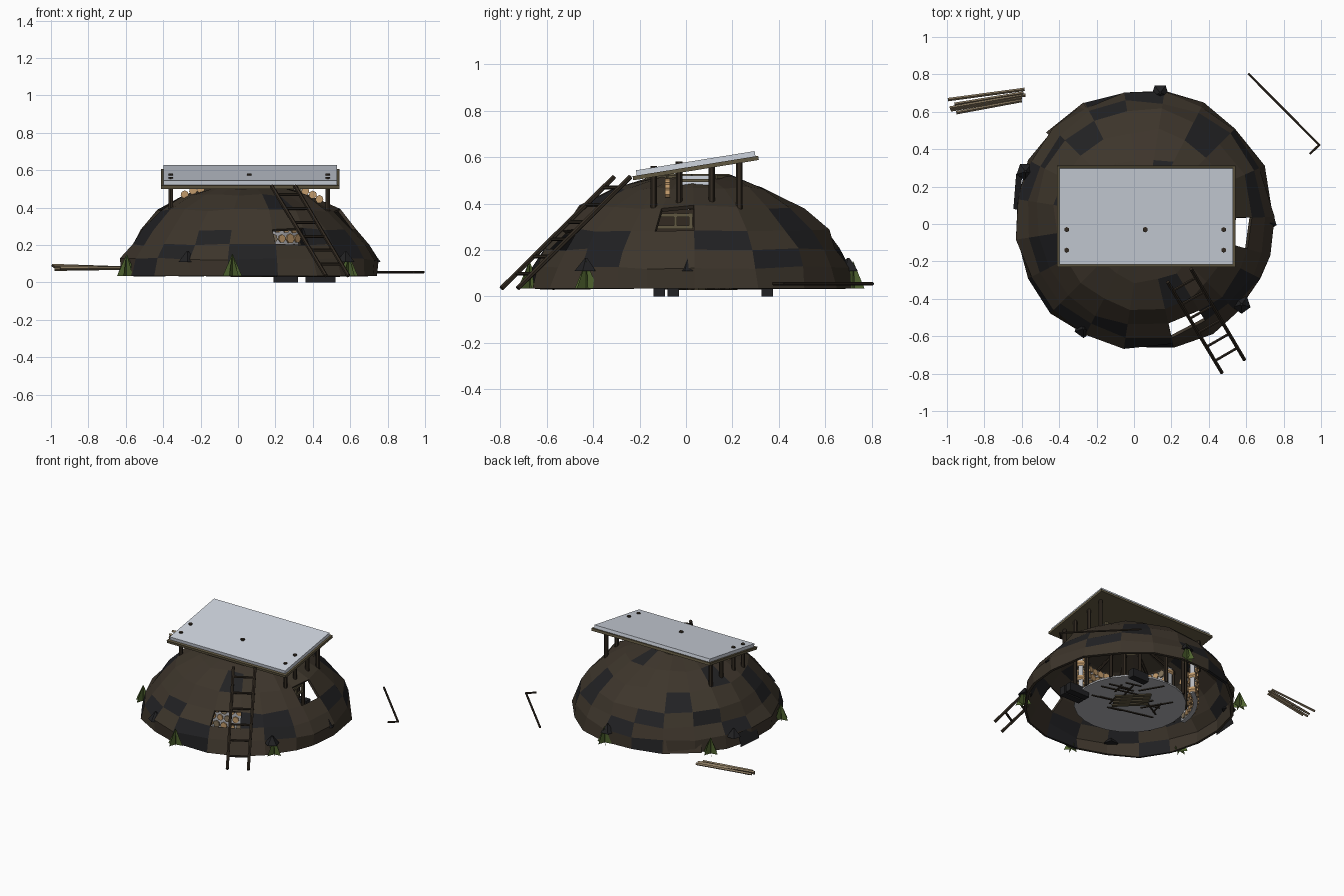
import bpy, bmesh, math, random
from mathutils import Vector, Matrix

if "Cube" in bpy.data.objects:
    bpy.data.objects.remove(bpy.data.objects["Cube"])

random.seed(7)


def material(name, r, g, b):
    m = bpy.data.materials.new(name)
    lin = [((c / 255 + 0.055) / 1.055) ** 2.4 for c in (r, g, b)]
    m.diffuse_color = (*lin, 1)
    m.use_nodes = True
    m.node_tree.nodes["Principled BSDF"].inputs["Base Color"].default_value = m.diffuse_color
    return m


EARTH = material("earth_brown", 61, 53, 43)
BLACK = material("charcoal", 33, 33, 35)
SILVER = material("metal_sheet", 207, 213, 223)
FRAME = material("weathered_wood", 96, 87, 65)
DARK = material("dark_wood", 50, 42, 33)
TAN = material("log_end", 194, 155, 108)
PLANK = material("pale_plank", 134, 118, 93)
GREY = material("floor_grey", 182, 183, 187)
GREEN = material("leaf_green", 78, 98, 46)


def finish(name, bm, *mats):
    me = bpy.data.meshes.new(name)
    bm.to_mesh(me)
    bm.free()
    for m in mats:
        me.materials.append(m)
    ob = bpy.data.objects.new(name, me)
    bpy.context.collection.objects.link(ob)
    return ob


def add_box(bm, centre, size, rot=Matrix.Identity(4), index=0):
    mat = Matrix.Translation(centre) @ rot @ Matrix.Diagonal((*size, 1))
    out = bmesh.ops.create_cube(bm, size=1, matrix=mat)
    for f in {f for v in out['verts'] for f in v.link_faces}:
        f.material_index = index


def add_rod(bm, a, b, r1, r2=None, sides=6, index=0):
    a, b = Vector(a), Vector(b)
    d = b - a
    mat = Matrix.Translation((a + b) / 2) @ d.to_track_quat('Z', 'Y').to_matrix().to_4x4()
    out = bmesh.ops.create_cone(bm, cap_ends=True, segments=sides, radius1=r1,
                                radius2=r1 if r2 is None else r2, depth=d.length, matrix=mat)
    for f in {f for v in out['verts'] for f in v.link_faces}:
        f.material_index = index


def turn(deg):
    return Matrix.Rotation(math.radians(deg), 4, 'Z')


CX, CY = 0.055, 0.025


def polar(r, deg, z):
    a = math.radians(deg)
    return Vector((CX + r * math.cos(a), CY + r * math.sin(a), z))


# Earth dome: faceted rings, dark patches, two window gaps and an open top
RINGS = [(0.70, 0.035), (0.685, 0.125), (0.64, 0.20), (0.585, 0.285),
         (0.48, 0.385), (0.33, 0.465), (0.17, 0.517)]
SEGS = 20
SHIFT = {0: -7, 1: -8, 2: -3, 16: 4, 17: 4}     # slide edges to the window gaps
PATCHES = [{6, 12, 15}, {2, 5, 9, 13, 15, 18}, {1, 3, 6, 8, 11, 14, 17, 18},
           {3, 7, 11}, {9, 16}, {4}]
GAPS = {(2, 16), (3, 0)}
bm = bmesh.new()
grid = []
for i, (r, z) in enumerate(RINGS):
    row = []
    for s in range(SEGS):
        jr = random.uniform(-0.017, 0.017)
        jz = 0 if i == 0 else random.uniform(-0.008, 0.008)
        row.append(bm.verts.new(polar(r + jr, (s - 0.5) * 18 + SHIFT.get(s, 0), z + jz)))
    grid.append(row)
for i in range(len(RINGS) - 1):
    for s in range(SEGS):
        if (i, s) not in GAPS:
            t = (s + 1) % SEGS
            f = bm.faces.new((grid[i][s], grid[i][t], grid[i + 1][t], grid[i + 1][s]))
            f.material_index = int(s in PATCHES[i])
dome = finish("earth_dome", bm, EARTH, BLACK)
mod = dome.modifiers.new("thickness", 'SOLIDIFY')
mod.thickness = 0.018

# Loose flaps flaring from the rim at the back left
bm = bmesh.new()
for k, (a, b) in enumerate((((-0.27, 0.65), (-0.47, 0.49)), ((-0.63, 0.27), (-0.645, 0.08)))):
    pts = [Vector((*a, 0.037)), Vector((*b, 0.037))]
    pts += [Vector((p.x * 0.95, p.y * 0.95, 0.125)) for p in reversed(pts)]
    bm.faces.new([bm.verts.new(p) for p in pts]).material_index = k
finish("rim_flaps", bm, EARTH, BLACK)

# Dark shutter with timber strips behind the right window
bm = bmesh.new()
add_box(bm, (0.46, -0.055, 0.325), (0.012, 0.19, 0.10), index=1)
for z in (0.298, 0.35):
    add_box(bm, (0.50, -0.055, z), (0.012, 0.17, 0.014))
for y in (-0.045, 0.02):
    add_box(bm, (0.50, y, 0.325), (0.014, 0.014, 0.07))
finish("window_shutter", bm, FRAME, DARK)

# Tilted roof: wooden frame below, metal sheet above
tilt = Matrix.Rotation(math.radians(9.2), 4, 'X')
bm = bmesh.new()
add_box(bm, (0.065, 0.042, 0.553), (0.955, 0.548, 0.018), tilt)
finish("roof_frame", bm, FRAME)
bm = bmesh.new()
add_box(bm, (0.065, 0.042, 0.573), (0.928, 0.518, 0.024), tilt)
finish("roof_sheet", bm, SILVER)

# Roof posts, the front two rows passing through the sheet
bm = bmesh.new()
for x in (-0.36, 0.48):
    for y, base, top in ((-0.14, 0.37, 0.562), (-0.03, 0.38, 0.582),
                         (0.11, 0.38, 0.56), (0.23, 0.35, 0.58)):
        add_rod(bm, (x, y, base), (x, y, top), 0.014)
add_rod(bm, (0.06, -0.03, 0.04), (0.06, -0.03, 0.582), 0.015)
finish("roof_posts", bm, DARK)

# Timber kerb round the open top, with a framed pane on the right
bm = bmesh.new()
for k in range(10):
    add_rod(bm, polar(0.17, k * 36, 0.515), polar(0.17, k * 36 + 36, 0.515), 0.012)
for y in (-0.035, 0.11):
    add_box(bm, (0.33, y, 0.485), (0.02, 0.016, 0.07))
add_box(bm, (0.33, 0.0375, 0.50), (0.02, 0.15, 0.012))
finish("top_kerb", bm, FRAME)
bm = bmesh.new()
add_box(bm, (0.322, 0.0375, 0.49), (0.012, 0.13, 0.06))
finish("top_pane", bm, SILVER)

# Stacked log wall set in mortar, wider at the back left than at the front
mortar, logs = bmesh.new(), bmesh.new()
for start, stop, R, rows in ((122, 176, 0.43, 6), (176, 322, 0.325, 7)):
    height = rows * 0.054
    count = round(math.radians(stop - start) * R / 0.052)
    step = (stop - start) / count
    for k in range(count):
        deg = start + (k + 0.5) * step
        add_box(mortar, polar(R, deg, 0.045 + height / 2), (0.03, 0.054, height), turn(deg))
        for row in range(rows):
            a, z = deg + (row % 2 - 0.5) * step / 2, 0.072 + row * 0.054
            add_rod(logs, polar(R - 0.024, a, z), polar(R + 0.024, a, z),
                    random.uniform(0.021, 0.027), sides=7, index=int(random.random() < 0.2))
finish("mortar_wall", mortar, GREY)
finish("wall_logs", logs, TAN, PLANK)

# Log ends showing under the roof on both sides
bm = bmesh.new()
for x, z in ((-0.285, 0.470), (-0.24, 0.490), (-0.20, 0.498), (0.36, 0.487), (0.40, 0.468), (0.435, 0.445)):
    add_rod(bm, (x, -0.09, z), (x, -0.07, z), 0.022, sides=7)
finish("upper_logs", bm, TAN)

# Inner posts carrying the dome, leaving the front window clear
bm = bmesh.new()
for k in range(12):
    if k not in (9, 10):
        add_rod(bm, polar(0.37, k * 30, 0.04), polar(0.37, k * 30, 0.42), 0.013)
    add_rod(bm, polar(0.37, k * 30, 0.42), polar(0.17, k * 30, 0.495), 0.010)
finish("inner_posts", bm, DARK)

# Round floor with joists and boards underneath
bm = bmesh.new()
add_rod(bm, (CX, CY, 0.035), (CX, CY, 0.047), 0.37, sides=24)
finish("floor", bm, GREY)
bm = bmesh.new()
for k in range(22):
    a, r = random.uniform(0, 360), random.uniform(0.08, 0.27)
    add_box(bm, polar(r, a, 0.033), (random.uniform(0.1, 0.22), 0.010, 0.006),
            turn(random.choice((30, 75, 120, 165))))
for k in range(4):
    add_box(bm, polar(0.04 * k, 60, 0.032), (0.24, 0.026, 0.008), turn(135), 1)
finish("floor_joists", bm, DARK, FRAME)

# Dark footing blocks below the floor
bm = bmesh.new()
for x, y, w in ((0.44, -0.115, 0.16), (0.44, -0.055, 0.16), (0.255, 0.35, 0.13)):
    add_box(bm, (x, y, 0.03), (w, 0.048, 0.06))
finish("footing_blocks", bm, BLACK)

# Ladder leaning on the front
bm = bmesh.new()
rails = [(Vector((0.47, -0.795, 0.035)), Vector((0.18, -0.31, 0.515))),
         (Vector((0.59, -0.725, 0.035)), Vector((0.305, -0.24, 0.515)))]
for a, b in rails:
    add_rod(bm, a, b, 0.011)
for k in range(6):
    t = 0.13 + k * 0.155
    add_rod(bm, rails[0][0].lerp(rails[0][1], t), rails[1][0].lerp(rails[1][1], t), 0.008)
finish("ladder", bm, DARK)

# Small trees at the rim, made of crossed upright leaves
bm = bmesh.new()
for x, y in ((0.59, -0.43), (0.15, 0.72), (-0.03, -0.675), (-0.595, -0.24), (-0.52, 0.46)):
    for deg in (10, 70, 130):
        d = turn(deg) @ Vector((0.052, 0, 0))
        c = Vector((x, y, 0.035))
        bm.faces.new([bm.verts.new(p) for p in (c - d, c + d, c + Vector((0, 0, 0.118)))])
finish("trees", bm, GREEN)

# Dark boulders resting on the slope
bm = bmesh.new()
for x, y in ((0.575, -0.43), (0.14, 0.70), (0.715, 0.01), (-0.58, 0.28), (-0.27, -0.56)):
    add_rod(bm, (x, y, 0.11), (x, y, 0.165), 0.05, 0.006, sides=5)
finish("boulders", bm, BLACK)

# Loose planks at the back left
bm = bmesh.new()
for x0, y0, z0, x1, y1 in ((-0.995, 0.665, 0.09, -0.585, 0.72), (-0.985, 0.62, 0.085, -0.58, 0.69),
                           (-0.98, 0.61, 0.07, -0.60, 0.675), (-0.95, 0.595, 0.075, -0.60, 0.66),
                           (-0.96, 0.64, 0.072, -0.59, 0.70)):
    add_rod(bm, (x0, y0, z0), (x1, y1, 0.076), 0.009, sides=4)
finish("loose_planks", bm, PLANK)

# Hooked pole lying at the back right
bm = bmesh.new()
for a, b in (((0.61, 0.805), (0.993, 0.42)), ((0.993, 0.425), (0.94, 0.375))):
    add_rod(bm, (*a, 0.055), (*b, 0.055), 0.007)
finish("hooked_pole", bm, DARK)
